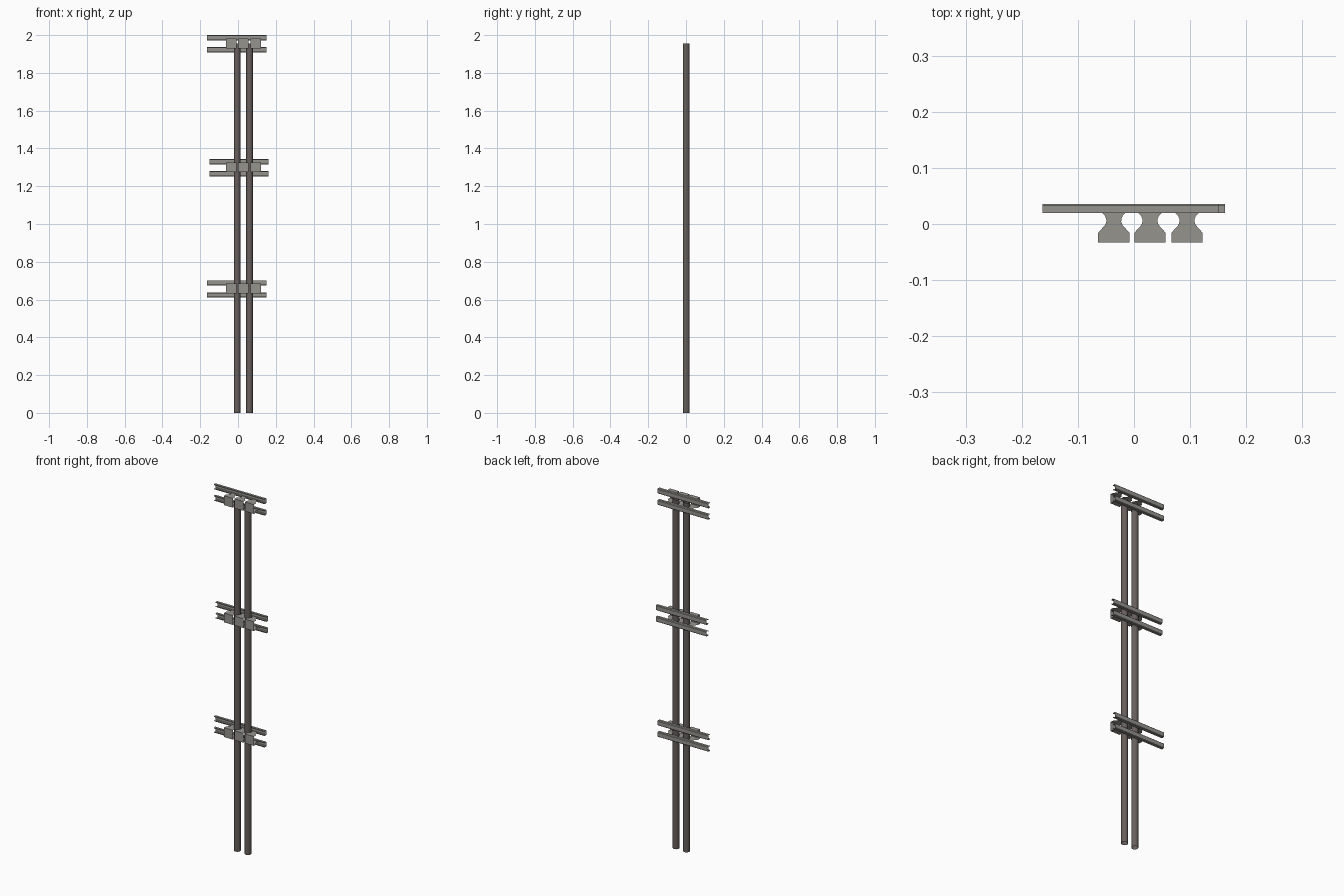
import bpy, bmesh, math

if "Cube" in bpy.data.objects:
    bpy.data.objects.remove(bpy.data.objects["Cube"])


def material(name, rgb):
    m = bpy.data.materials.new(name)
    m.diffuse_color = (*rgb, 1)
    m.use_nodes = True
    m.node_tree.nodes["Principled BSDF"].inputs["Base Color"].default_value = m.diffuse_color
    return m


STEEL = material("galvanised grey", (0.30, 0.295, 0.27))
PIPE = material("dark brown grey", (0.135, 0.115, 0.108))


def finish(bm, name, mat):
    me = bpy.data.meshes.new(name)
    bm.to_mesh(me)
    bm.free()
    me.materials.append(mat)
    ob = bpy.data.objects.new(name, me)
    bpy.context.collection.objects.link(ob)
    me.shade_smooth()
    me.set_sharp_from_angle(angle=math.radians(35))
    return ob


# Open sheet profile (y, z) swept along x
def rail(name, x0, x1, z0, h):
    y0, y1, c, lip = 0.020, 0.036, 0.003, 0.005
    prof = [(y0, lip), (y0, 0), (y1 - c, 0), (y1, c),
            (y1, h - c), (y1 - c, h), (y0, h), (y0, h - lip)]
    bm = bmesh.new()
    a = [bm.verts.new((x0, y, z0 + z)) for y, z in prof]
    b = [bm.verts.new((x1, y, z0 + z)) for y, z in prof]
    for i in range(len(prof) - 1):
        bm.faces.new((a[i], a[i + 1], b[i + 1], b[i]))
    finish(bm, name, STEEL)


# Bent sheet clamp: front plate and two waisted flanges
def clamp(name, cx, z0, z1):
    half = [(0.028, -0.033), (0.028, -0.016), (0.021, -0.008), (0.0155, -0.002),
            (0.0132, 0.004), (0.0135, 0.009), (0.016, 0.015), (0.020, 0.019),
            (0.025, 0.0215)]
    bm = bmesh.new()
    rows = []
    for z in (z0, z1):
        rows.append([[bm.verts.new((cx + s * w, y, z)) for s in (-1, 1)] for w, y in half])
    for k, r in enumerate(rows):
        for p, q in zip(r, r[1:]):
            f = (p[0], p[1], q[1], q[0])
            bm.faces.new(f if k else f[::-1])
    lo, hi = rows
    bm.faces.new((lo[0][0], lo[0][1], hi[0][1], hi[0][0]))
    finish(bm, name, STEEL)


# Two open-ended pipes
for n, x in (("left_pipe", -0.0045), ("right_pipe", 0.061)):
    bm = bmesh.new()
    bmesh.ops.create_cone(bm, cap_ends=False, segments=16, radius1=0.0175,
                          radius2=0.0175, depth=1.955)
    bmesh.ops.translate(bm, verts=bm.verts, vec=(x, 0.001, 1.955 / 2))
    finish(bm, n, PIPE)

# Three bracket levels: (name, top height, left end)
for lvl, top, x0 in (("lower", 0.702, -0.163), ("middle", 1.344, -0.152),
                     ("upper", 2.0, -0.163)):
    rail(lvl + "_top_rail", x0, x0 + 0.314, top - 0.028, 0.028)
    rail(lvl + "_bottom_rail", x0, x0 + 0.314, top - 0.092, 0.028)
    for i, cx in enumerate((-0.036, 0.0285, 0.0945)):
        clamp(f"{lvl}_clamp_{i + 1}", cx, top - 0.070, top - 0.018)
